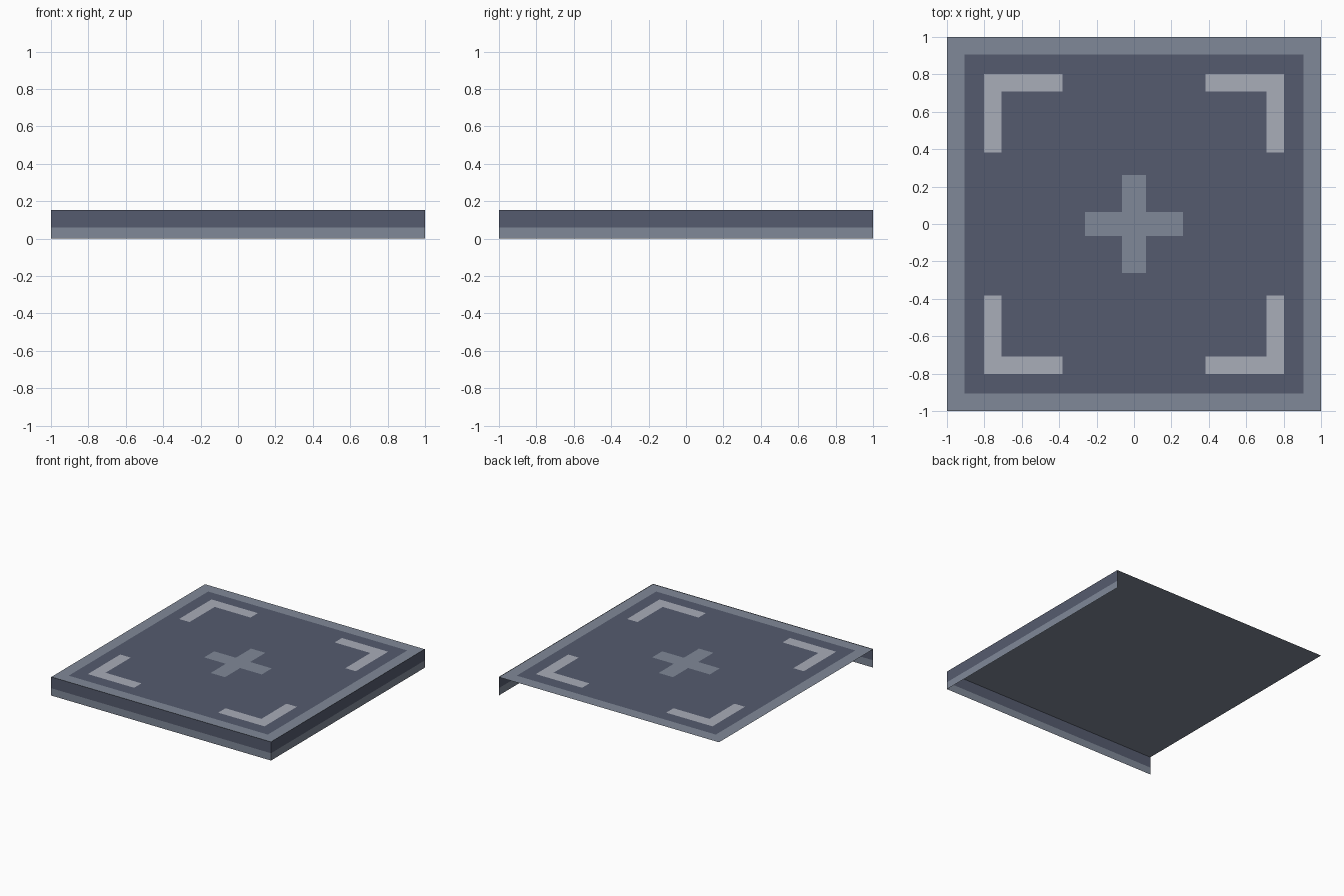
import bpy

if "Cube" in bpy.data.objects:
    bpy.data.objects.remove(bpy.data.objects["Cube"])

TOP, BAND = 0.153, 0.06


def material(name, color):
    m = bpy.data.materials.new(name)
    m.diffuse_color = (*color, 1)
    m.use_nodes = True
    m.node_tree.nodes["Principled BSDF"].inputs["Base Color"].default_value = m.diffuse_color
    return m


slate = material("dark slate", (0.091, 0.105, 0.158))
steel = material("steel grey", (0.216, 0.250, 0.314))
pale = material("pale grey", (0.397, 0.418, 0.479))


def sheet(name, points, mat):
    """Single flat face from an outline."""
    me = bpy.data.meshes.new(name)
    me.from_pydata(points, [], [list(range(len(points)))])
    me.materials.append(mat)
    ob = bpy.data.objects.new(name, me)
    bpy.context.collection.objects.link(ob)
    return ob


def square(name, r, z, mat):
    return sheet(name, [(-r, -r, z), (r, -r, z), (r, r, z), (-r, r, z)], mat)


# Floor sheet with visible border, and the inset panel
square("border_sheet", 1.0, TOP - 0.003, steel)
square("floor_panel", 0.905, TOP - 0.0015, slate)

# Central cross: one quarter's corner points rotated four times
a, b = 0.065, 0.262
outline, quarter = [], [(b, -a), (b, a), (a, a)]
for i in range(4):
    outline += [(x, y, TOP) for x, y in quarter]
    quarter = [(-y, x) for x, y in quarter]
sheet("centre_cross", outline, steel)

# Corner brackets: one L shape mirrored both ways
o, i, e = 0.803, 0.708, 0.382
bracket = sheet("corner_brackets",
                [(x, y, TOP) for x, y in
                 ((o, e), (o, o), (e, o), (e, i), (i, i), (i, e))], pale)
mod = bracket.modifiers.new("mirror", "MIRROR")
mod.use_axis = (True, True, False)

# Two-tone walls on the front and right; the other sides are open
for name, z0, z1, mat in (("lower", 0, BAND, steel), ("upper", BAND, TOP, slate)):
    sheet(f"front_wall_{name}",
          [(-1, -1, z0), (1, -1, z0), (1, -1, z1), (-1, -1, z1)], mat)
    sheet(f"right_wall_{name}",
          [(1, -1, z0), (1, 1, z0), (1, 1, z1), (1, -1, z1)], mat)
